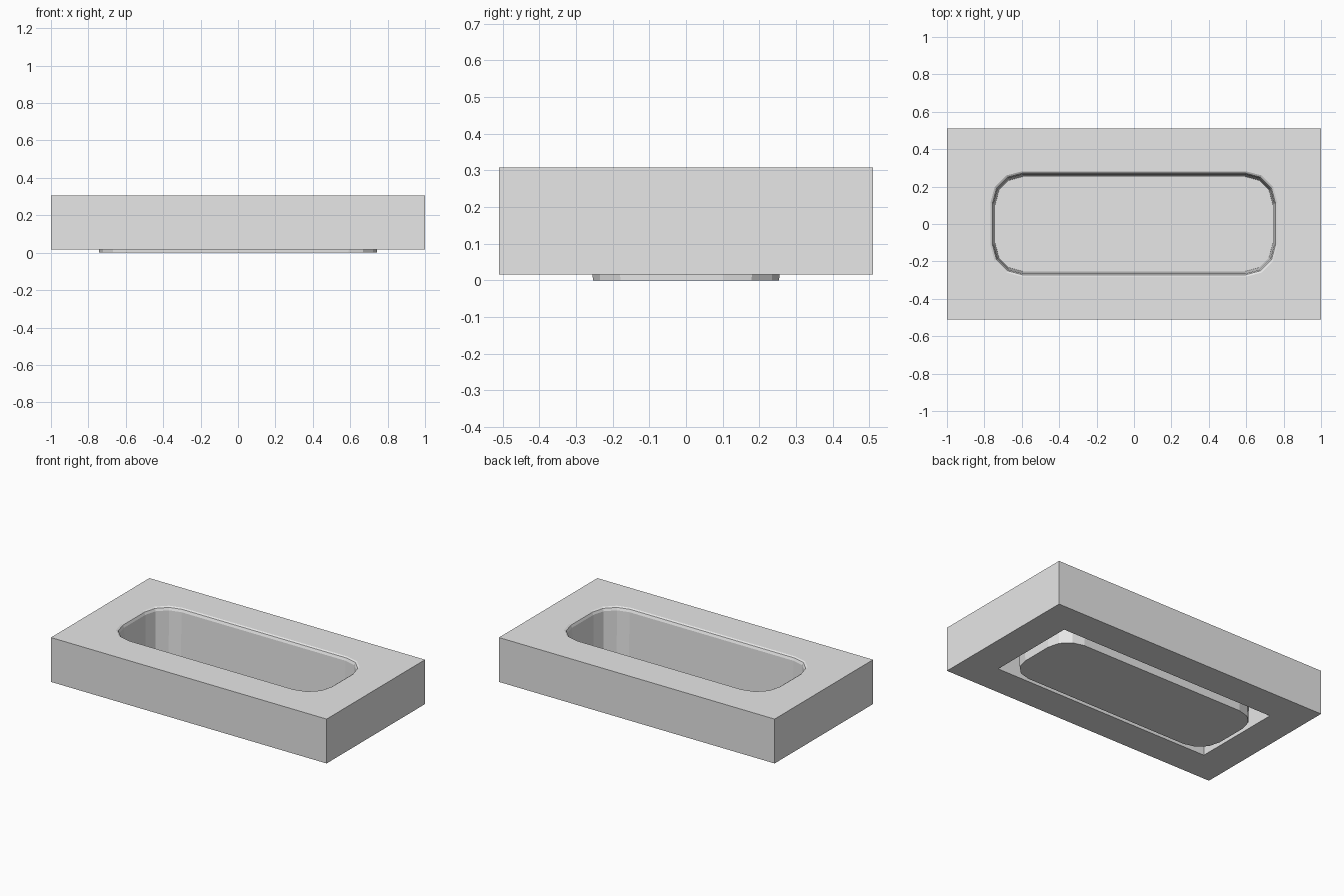
import bpy, bmesh
from math import cos, sin, pi

cube = bpy.data.objects.get("Cube")
if cube:
    bpy.data.objects.remove(cube, do_unlink=True)

grey = bpy.data.materials.new("light grey")
grey.use_nodes = True
colour = (0.8, 0.8, 0.8, 1)
grey.diffuse_color = colour
grey.node_tree.nodes["Principled BSDF"].inputs["Base Color"].default_value = colour

STEPS = 3  # facets per rounded corner


def ring(bm, hx, hy, r, z):
    """Rounded rectangle of vertices; a zero radius gives square corners."""
    verts = []
    for i, (sx, sy) in enumerate([(1, 1), (-1, 1), (-1, -1), (1, -1)]):
        for k in range(STEPS + 1):
            a = (i + k / STEPS) * pi / 2
            verts.append(bm.verts.new((sx * (hx - r) + r * cos(a),
                                       sy * (hy - r) + r * sin(a), z)))
    return verts


def loft(name, sections, closed=False, cap=False):
    """Skin a row of rounded rectangles given as (half x, half y, radius, z)."""
    bm = bmesh.new()
    rings = [ring(bm, *s) for s in sections]
    pairs = list(zip(rings, rings[1:]))
    if closed:
        pairs.append((rings[-1], rings[0]))
    for a, b in pairs:
        n = len(a)
        for i in range(n):
            j = (i + 1) % n
            bm.faces.new((a[i], a[j], b[j], b[i]))
    if cap:
        bm.faces.new(rings[-1])
    # Merge the coincident points of square corners
    bmesh.ops.remove_doubles(bm, verts=bm.verts, dist=1e-5)
    if closed:
        bmesh.ops.recalc_face_normals(bm, faces=bm.faces)
    mesh = bpy.data.meshes.new(name)
    bm.to_mesh(mesh)
    bm.free()
    mesh.materials.append(grey)
    obj = bpy.data.objects.new(name, mesh)
    bpy.context.collection.objects.link(obj)
    return obj


lip = (0.75, 0.265, 0.155, 0.285)

# Block with a bevelled opening above and a rectangular recess below
loft("counter_block", [
    lip,
    (0.785, 0.30, 0, 0.285),
    (0.785, 0.30, 0, 0.016),
    (1.0, 0.51, 0, 0.016),
    (1.0, 0.51, 0, 0.307),
    (0.768, 0.282, 0.17, 0.307),
    (0.757, 0.272, 0.162, 0.301),
], closed=True)

# Thin basin hanging from the lip
loft("basin", [lip, (0.742, 0.254, 0.15, 0)], cap=True)
